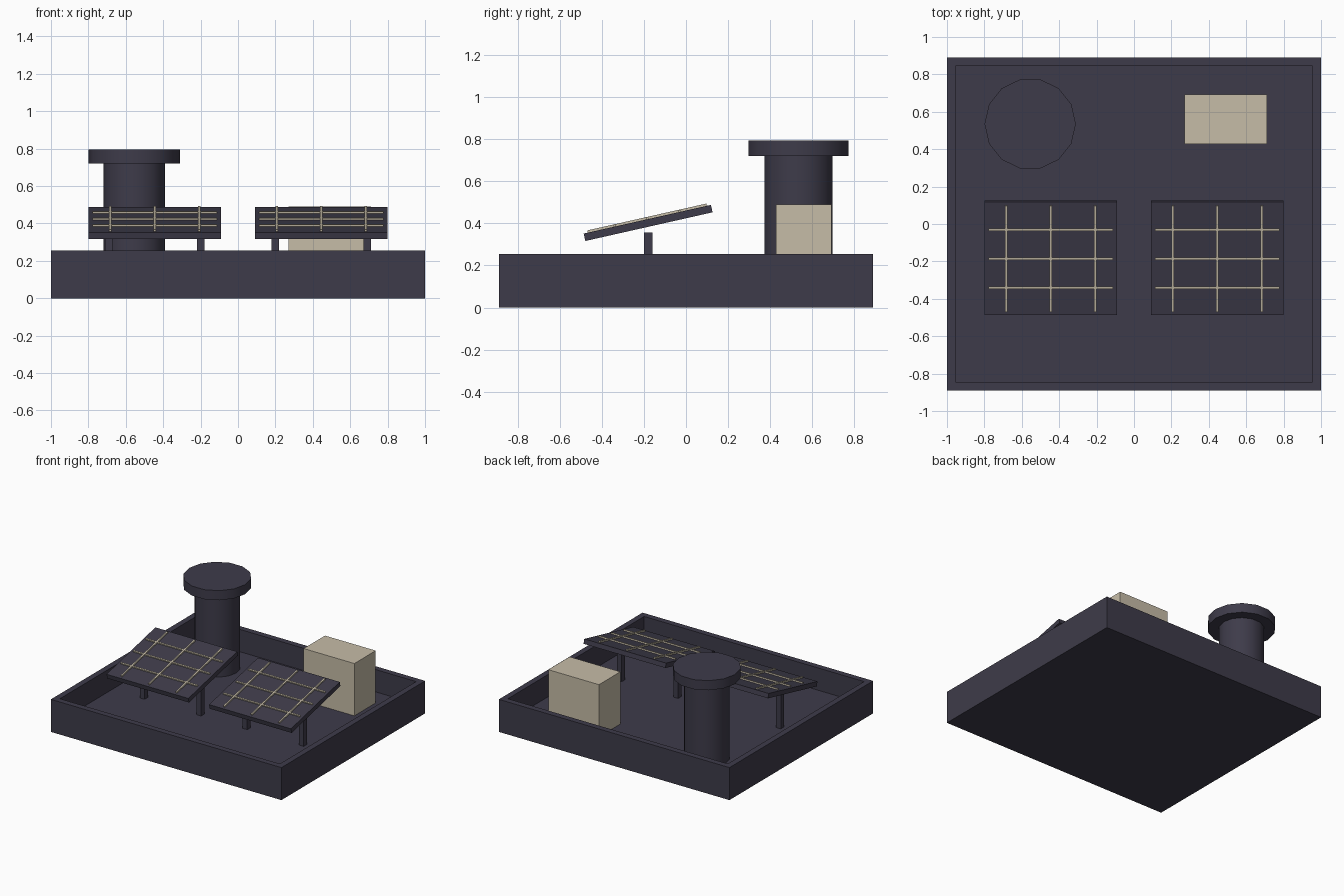
import bpy, bmesh, math
from mathutils import Matrix, Vector

if "Cube" in bpy.data.objects:
    bpy.data.objects.remove(bpy.data.objects["Cube"])


def material(name, rgb):
    m = bpy.data.materials.new(name)
    m.diffuse_color = (*rgb, 1.0)
    m.use_nodes = True
    m.node_tree.nodes["Principled BSDF"].inputs["Base Color"].default_value = m.diffuse_color
    return m


DARK = material("dark slate", (0.048, 0.044, 0.068))
BEIGE = material("warm beige", (0.565, 0.505, 0.390))
FLOOR = 0.08


def finish(bm, name, mat):
    me = bpy.data.meshes.new(name)
    bmesh.ops.recalc_face_normals(bm, faces=bm.faces)
    bm.to_mesh(me)
    bm.free()
    me.materials.append(mat)
    ob = bpy.data.objects.new(name, me)
    bpy.context.collection.objects.link(ob)
    return ob


def box(name, centre, size, mat, frame=Matrix()):
    bm = bmesh.new()
    bmesh.ops.create_cube(bm, size=1.0)
    bm.transform(frame @ Matrix.Translation(centre) @ Matrix.Diagonal((*size, 1)))
    return finish(bm, name, mat)


def cylinder(name, x, y, z0, z1, r, mat):
    bm = bmesh.new()
    bmesh.ops.create_cone(bm, cap_ends=True, segments=14, radius1=r, radius2=r, depth=z1 - z0)
    # turn so that corners lie on the x axis
    a = min((math.atan2(v.co.y, v.co.x) for v in bm.verts), key=abs)
    bm.transform(Matrix.Translation((x, y, (z0 + z1) / 2)) @ Matrix.Rotation(-a, 4, 'Z'))
    ob = finish(bm, name, mat)
    bpy.ops.object.select_all(action='DESELECT')
    ob.select_set(True)
    bpy.context.view_layer.objects.active = ob
    bpy.ops.object.shade_smooth_by_angle(angle=math.radians(30))
    return ob


# Roof tray: a block whose top is inset and sunk to leave a parapet
bm = bmesh.new()
bmesh.ops.create_cube(bm, size=1.0)
bm.transform(Matrix.Translation((0, 0, 0.1275)) @ Matrix.Diagonal((2.0, 1.78, 0.255, 1)))
bm.normal_update()
top = max(bm.faces, key=lambda f: f.calc_center_median().z)
bmesh.ops.inset_region(bm, faces=[top], thickness=0.065)
ext = bmesh.ops.extrude_discrete_faces(bm, faces=[top])
floor = ext["faces"][0]
bmesh.ops.translate(bm, verts=floor.verts, vec=Vector((0, 0, FLOOR - 0.255)))
finish(bm, "roof_tray", DARK)

# Vent stack with cap
cylinder("vent_stack", -0.555, 0.535, FLOOR, 0.73, 0.165, DARK)
cylinder("vent_cap", -0.555, 0.535, 0.72, 0.795, 0.244, DARK)

# Equipment box
box("equipment_box", (0.49, 0.56, (FLOOR + 0.49) / 2), (0.44, 0.265, 0.49 - FLOOR), BEIGE)

# Two tilted panels with grid bars and legs
for side, sx in (("left", -1), ("right", 1)):
    cx = 0.445 * sx
    frame = Matrix.Translation((cx, -0.18, 0.402)) @ Matrix.Rotation(math.radians(12.7), 4, 'X')
    box(side + "_panel", (0, 0, 0), (0.71, 0.62, 0.036), DARK, frame)
    for i in (-1, 0, 1):
        box(f"{side}_cross_bar_{i + 2}", (0, 0.159 * i, 0.022), (0.665, 0.012, 0.012), BEIGE, frame)
        box(f"{side}_long_bar_{i + 2}", (0.238 * i, 0, 0.023), (0.012, 0.58, 0.012), BEIGE, frame)
    for i in (-1, 1):
        box(f"{side}_leg_{(i + 3) // 2}", (cx + 0.245 * i, -0.18, (FLOOR + 0.357) / 2),
            (0.04, 0.04, 0.357 - FLOOR), DARK)
